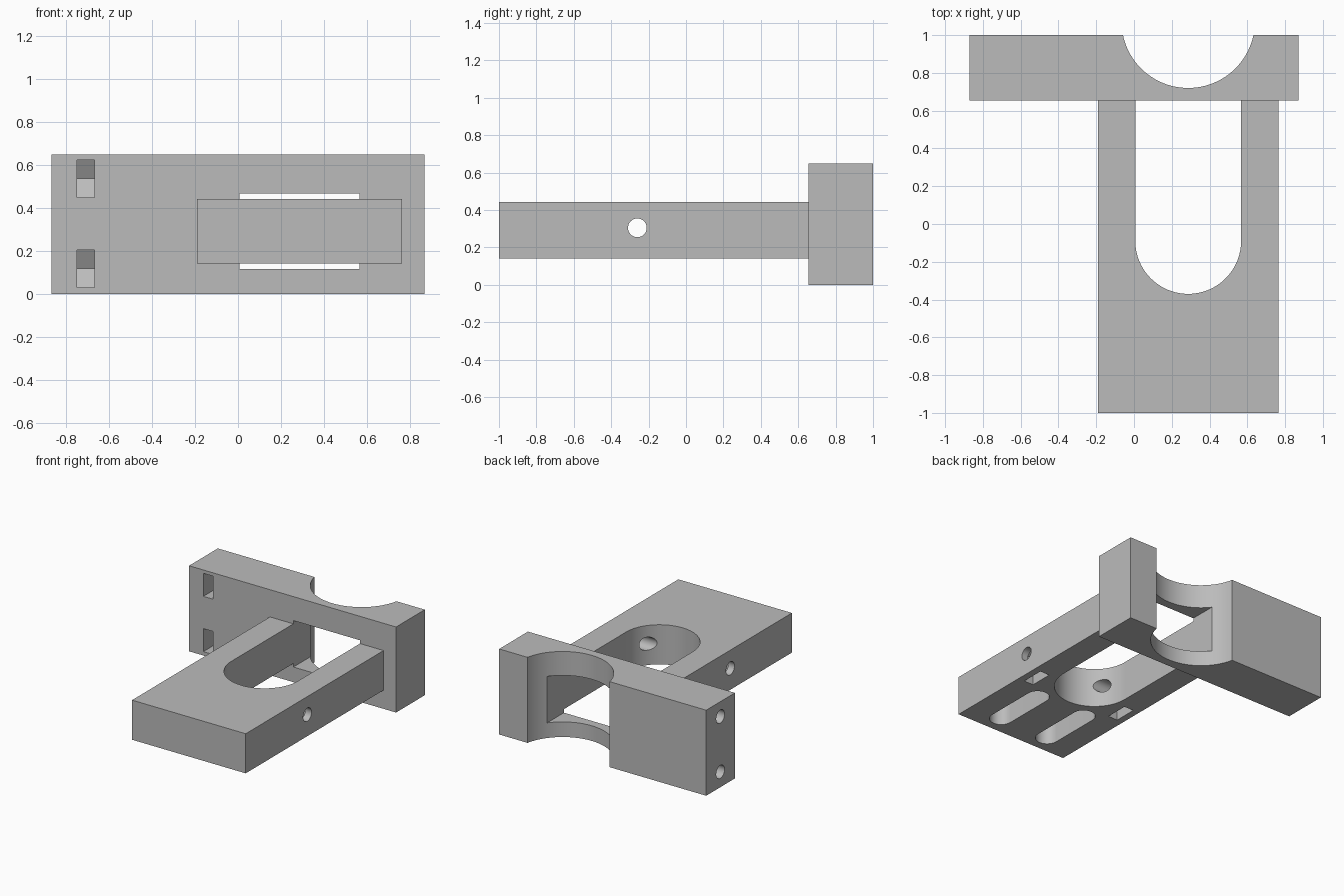
import bpy
import bmesh
from math import cos, sin, pi, tan, radians

cube = bpy.data.objects.get("Cube")
if cube:
    bpy.data.objects.remove(cube, do_unlink=True)

grey = bpy.data.materials.new("plain grey")
grey.use_nodes = True
grey.diffuse_color = (0.5, 0.5, 0.5, 1)
grey.node_tree.nodes["Principled BSDF"].inputs["Base Color"].default_value = (0.5, 0.5, 0.5, 1)


def prism(name, profile, axis, lo, hi):
    """Extrude a closed 2D profile along one axis."""
    def place(p, t):
        q = list(p)
        q.insert("xyz".index(axis), t)
        return q
    bm = bmesh.new()
    bottom = [bm.verts.new(place(p, lo)) for p in profile]
    top = [bm.verts.new(place(p, hi)) for p in profile]
    bm.faces.new(bottom)
    bm.faces.new(top)
    n = len(profile)
    for i in range(n):
        j = (i + 1) % n
        bm.faces.new((bottom[i], bottom[j], top[j], top[i]))
    bmesh.ops.recalc_face_normals(bm, faces=bm.faces)
    mesh = bpy.data.meshes.new(name)
    bm.to_mesh(mesh)
    bm.free()
    mesh.materials.append(grey)
    obj = bpy.data.objects.new(name, mesh)
    bpy.context.collection.objects.link(obj)
    return obj


def rect(a0, a1, b0, b1):
    return [(a0, b0), (a1, b0), (a1, b1), (a0, b1)]


def circle(a, b, r, n=48):
    return [(a + r * cos(2 * pi * i / n), b + r * sin(2 * pi * i / n)) for i in range(n)]


def capsule(a, b0, b1, r, n=32):
    ends = []
    for centre, start in ((b1, 0), (b0, pi)):
        ends += [(a + r * cos(start + pi * i / n), centre + r * sin(start + pi * i / n))
                 for i in range(n + 1)]
    return ends


def nut_pocket(depth, across, mouth):
    """Straight sided pocket that ends in the point of a hexagon."""
    w = NUT / 2
    shoulder = depth + w * tan(radians(30))
    return [(mouth, across - w), (shoulder, across - w), (depth + w / cos(radians(30)), across),
            (shoulder, across + w), (mouth, across + w)]


def carve(body, cutters):
    bpy.context.view_layer.objects.active = body
    for cutter in cutters:
        cutter.hide_render = True
        mod = body.modifiers.new("cut", "BOOLEAN")
        mod.operation = "DIFFERENCE"
        mod.solver = "EXACT"
        mod.object = cutter
        bpy.ops.object.modifier_apply(modifier=mod.name)
        bpy.data.objects.remove(cutter, do_unlink=True)
    bpy.ops.object.select_all(action="DESELECT")
    body.select_set(True)
    bpy.ops.object.shade_smooth_by_angle(angle=radians(30))


NUT = 0.175        # nut width across its flats
SCREW = 0.05       # screw hole radius
MID = 0.287        # centre line of the arm
JOIN = 0.655       # where the arm meets the block
HOLE_Y, HOLE_Z = -0.26, 0.305

# Back block with round notch, window, screw holes and nut pockets
block = prism("back_block", rect(-0.87, 0.87, JOIN, 1), "z", 0, 0.65)
cuts = [
    prism("notch_cutter", circle(MID, 1.073, 0.353, 96), "z", -0.1, 0.8),
    prism("window_cutter", rect(0.007, 0.567, 0.115, 0.468), "y", 0.5, 1.2),
]
for z in (0.117, 0.537):
    cuts.append(prism("screw_cutter", circle(0.83, z, SCREW), "x", -1, -0.5))
    cuts.append(prism("pocket_cutter", nut_pocket(0.83, z, 0.5), "x", -0.75, -0.67))
carve(block, cuts)

# Arm with long open slot, cross hole, and blind slots and pockets underneath
arm = prism("arm", rect(-0.19, 0.765, -1, JOIN), "z", 0.142, 0.443)
cuts = [
    prism("slot_cutter", capsule(MID, -0.09, 1.2, 0.28, 48), "z", -0.1, 0.8),
    prism("cross_hole_cutter", circle(HOLE_Y, HOLE_Z, SCREW), "x", -0.5, 1),
]
for side in (-1, 1):
    x = MID + side * 0.21
    cuts.append(prism("blind_slot_cutter", capsule(x, -0.855, -0.46, 0.083), "z", 0, 0.292))
    x = MID + side * 0.385
    profile = [(y, z) for z, y in nut_pocket(HOLE_Z, HOLE_Y, 0)]
    cuts.append(prism("pocket_cutter", profile, "x", x - 0.04, x + 0.04))
carve(arm, cuts)
